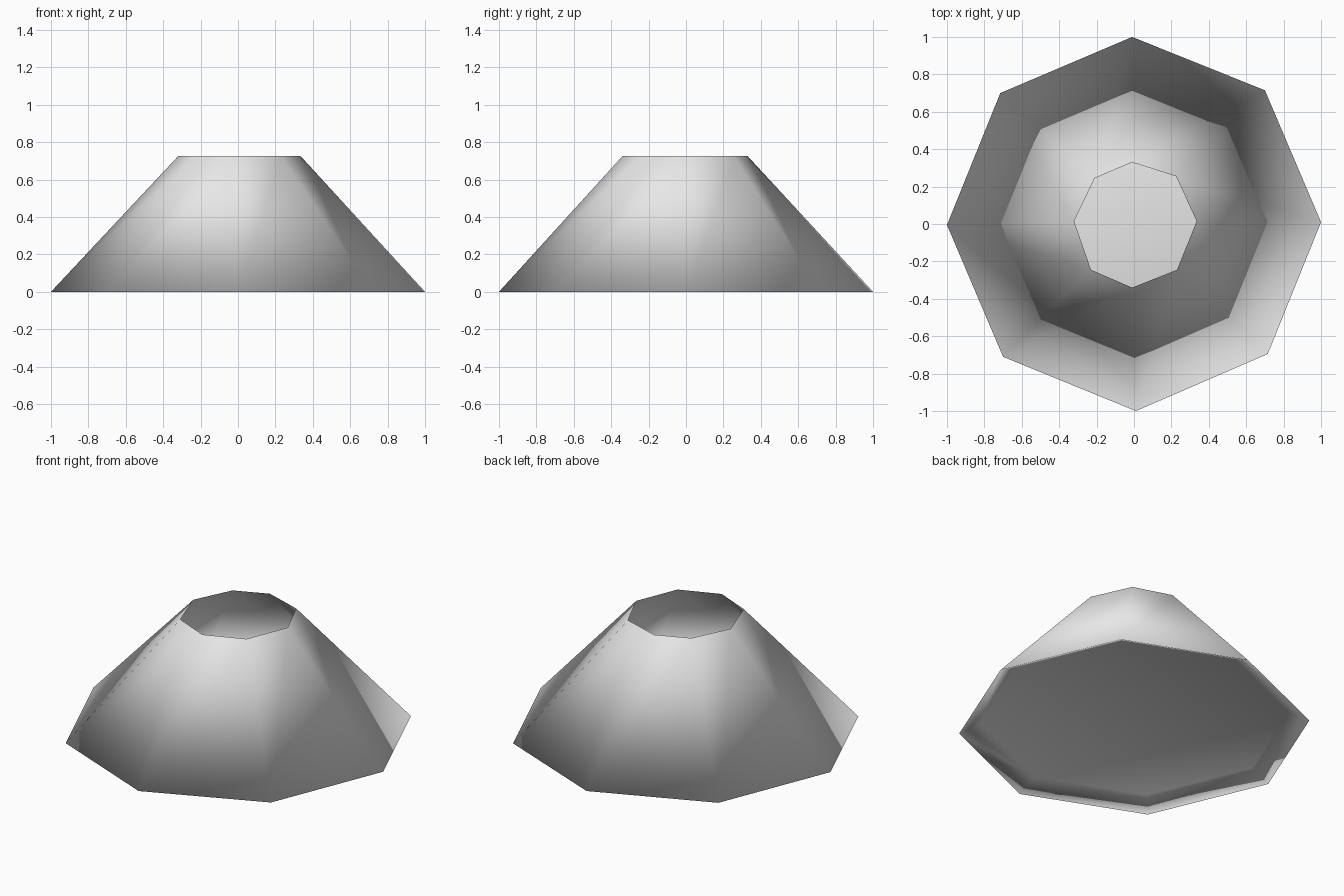
import bpy, bmesh

cube = bpy.data.objects.get("Cube")
if cube:
    bpy.data.objects.remove(cube, do_unlink=True)

grey = bpy.data.materials.new("light_grey")
grey.use_nodes = True
colour = (0.8, 0.8, 0.8, 1)
grey.diffuse_color = colour
grey.node_tree.nodes["Principled BSDF"].inputs["Base Color"].default_value = colour

# Slightly uneven octagons, counter-clockwise from +x
BASE = [(1, .01), (.7, .715), (-.01, 1), (-.715, .7),
        (-1, -.005), (-.7, -.71), (.01, -1), (.715, -.695)]
TOP = [(.335, .015), (.225, .255), (-.01, .33), (-.21, .245),
       (-.32, .015), (-.23, -.245), (-.01, -.34), (.23, -.245)]
HEIGHT = 0.725
FLOOR_Z = 0.06
FLOOR_SCALE = 0.88


def ring(bm, points, z, scale=1):
    return [bm.verts.new((x * scale, y * scale, z)) for x, y in points]


def bridge(bm, lower, upper):
    for i in range(len(lower)):
        j = (i + 1) % len(lower)
        bm.faces.new((lower[i], lower[j], upper[j], upper[i]))


bm = bmesh.new()
rim = ring(bm, BASE, 0)
mouth = ring(bm, TOP, HEIGHT)
floor = ring(bm, BASE, FLOOR_Z, FLOOR_SCALE)

bridge(bm, rim, mouth)            # sloping outer wall, open at the mouth
bridge(bm, floor, rim)            # bevel under the rim
bm.faces.new(floor[::-1])         # recessed floor

for face in bm.faces:
    face.smooth = True

mesh = bpy.data.meshes.new("hollow_mound")
bm.to_mesh(mesh)
bm.free()
mesh.materials.append(grey)
mound = bpy.data.objects.new("hollow_mound", mesh)
bpy.context.collection.objects.link(mound)
